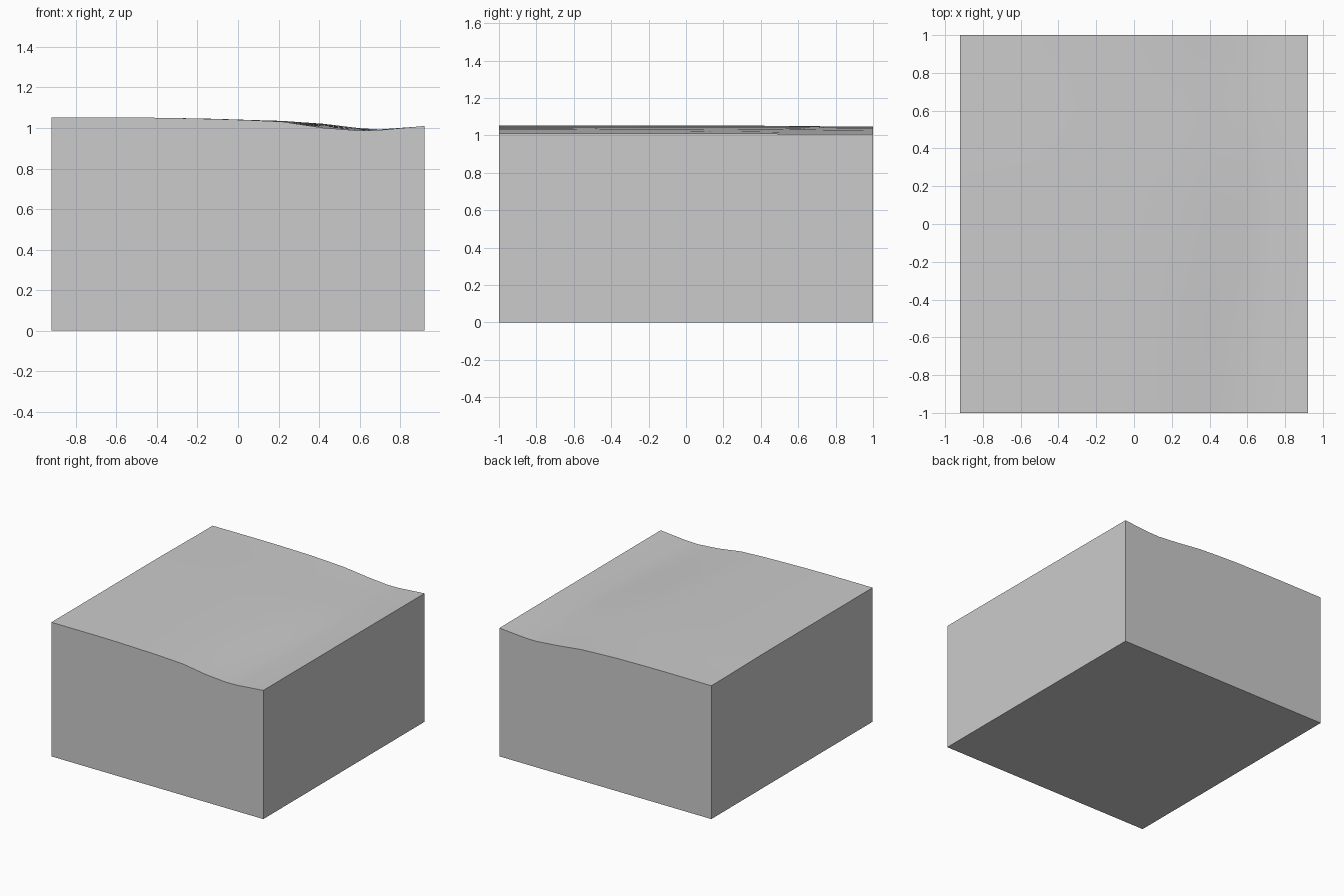
import bpy, bmesh

if "Cube" in bpy.data.objects:
    bpy.data.objects.remove(bpy.data.objects["Cube"])

# Surface height profiles along x, sampled at three stations in y
XS = [-0.92, -0.55, -0.35, -0.1, 0.05, 0.22, 0.42, 0.60, 0.70, 0.92]
ROWS = [
    (-1.0, [1.052, 1.052, 1.050, 1.044, 1.039, 1.031, 1.001, 0.987, 0.990, 1.010]),
    (0.25, [1.052, 1.052, 1.050, 1.045, 1.040, 1.035, 1.021, 0.999, 0.993, 1.009]),
    (1.0, [1.046, 1.047, 1.046, 1.042, 1.036, 1.027, 1.004, 0.988, 0.990, 1.007]),
]
NY = 16


def height(i, y):
    """Smoothly blend the neighbouring profiles at column i."""
    for (y0, a), (y1, b) in zip(ROWS, ROWS[1:]):
        if y <= y1:
            t = (y - y0) / (y1 - y0)
            t = t * t * (3 - 2 * t)
            return a[i] + (b[i] - a[i]) * t
    return ROWS[-1][1][i]


bm = bmesh.new()

# Gently rolling top
grid = []
for j in range(NY + 1):
    y = -1 + 2 * j / NY
    grid.append([bm.verts.new((x, y, height(i, y))) for i, x in enumerate(XS)])
for r0, r1 in zip(grid, grid[1:]):
    for i in range(len(XS) - 1):
        f = bm.faces.new((r0[i], r0[i + 1], r1[i + 1], r1[i]))
        f.smooth = True

# Straight walls dropped to the ground, then a flat base
rim = [e for e in bm.edges if e.is_boundary]
ext = bmesh.ops.extrude_edge_only(bm, edges=rim)["geom"]
for v in ext:
    if isinstance(v, bmesh.types.BMVert):
        v.co.z = 0
bottom = [e for e in bm.edges if e.is_boundary]
bmesh.ops.contextual_create(bm, geom=bottom)
bmesh.ops.recalc_face_normals(bm, faces=bm.faces)

mesh = bpy.data.meshes.new("ground_block")
bm.to_mesh(mesh)
bm.free()
obj = bpy.data.objects.new("ground_block", mesh)
bpy.context.collection.objects.link(obj)

# Smooth top, crisp rim
bpy.context.view_layer.objects.active = obj
obj.select_set(True)
bpy.ops.object.shade_smooth_by_angle(angle=0.6)
